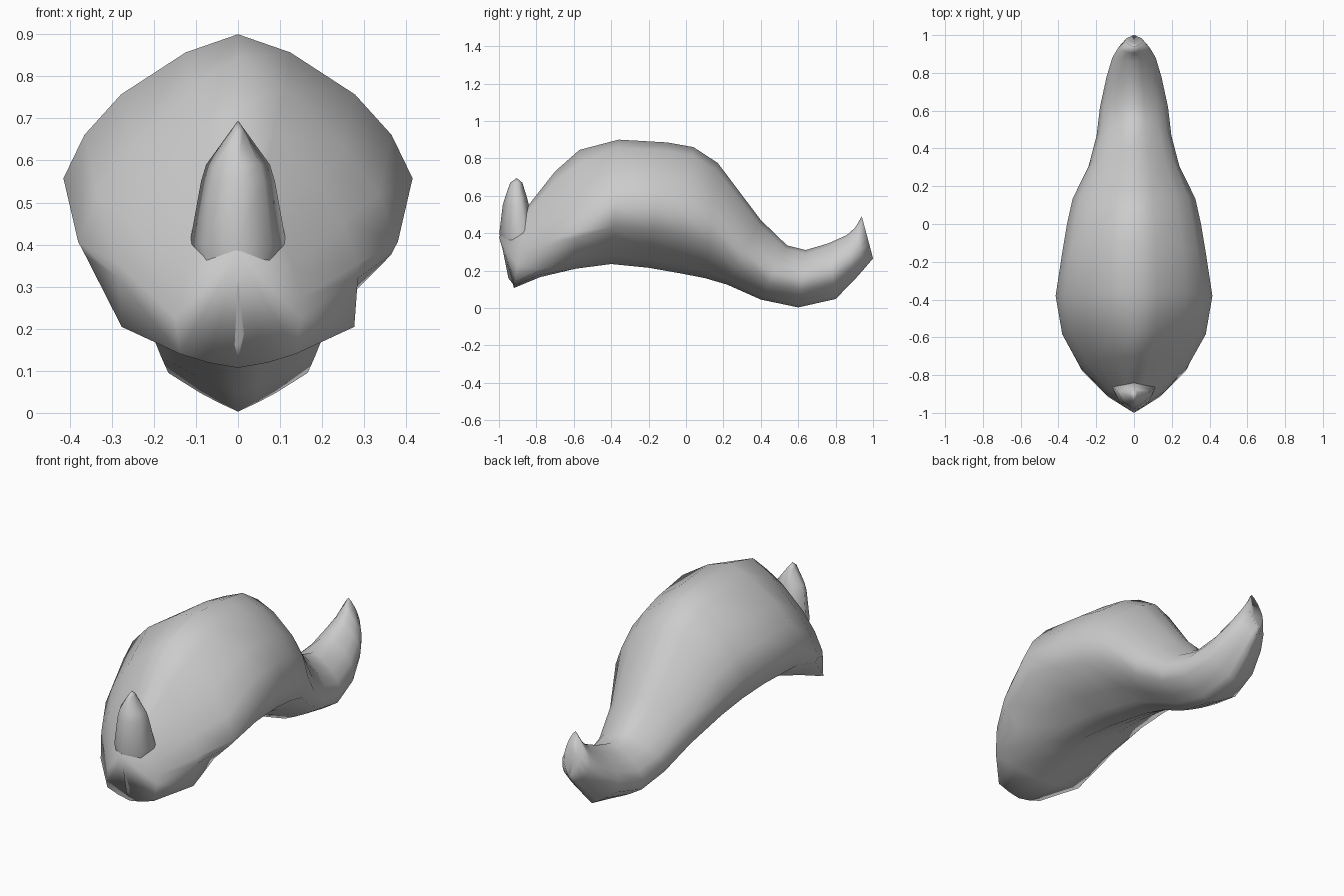
import bpy, bmesh

if "Cube" in bpy.data.objects:
    bpy.data.objects.remove(bpy.data.objects["Cube"])

# half cross-sections from top to bottom: (width factor, height factor)
UPPER = [(0, 1), (.30, .87), (.67, .57), (.88, .28), (1, -.03)]
KEEL = [(.92, -.40), (.50, -.71), (.24, -.87), (0, -1)]    # rounded keel
SQUARE = [(1, -.45), (.97, -.86), (.5, -.95), (0, -1)]     # boxy front underside


def section(k, sag):
    """Half section: k=0 keeled, k=1 square; sag lowers the widest point."""
    up = [(x, v - sag * x) for x, v in UPPER]
    low = [(a + (c - a) * k, b + (d - b) * k)
           for (a, b), (c, d) in zip(KEEL, SQUARE)]
    low[0] = (low[0][0], min(low[0][1], -.13 - sag))
    return up + low


def bridge(bm, rings, start, end):
    """Skin consecutive rings and close both ends to a point."""
    n = len(rings[0])
    for a, b in zip(rings, rings[1:]):
        for i in range(n):
            j = (i + 1) % n
            bm.faces.new((a[i], a[j], b[j], b[i]))
    for ring, p in ((rings[0], start), (rings[-1], end)):
        tip = bm.verts.new(p)
        for i in range(n):
            bm.faces.new((ring[i], ring[(i + 1) % n], tip))


def finish(name, bm):
    bmesh.ops.recalc_face_normals(bm, faces=bm.faces)
    me = bpy.data.meshes.new(name)
    bm.to_mesh(me)
    bm.free()
    me.shade_smooth()
    bpy.context.collection.objects.link(bpy.data.objects.new(name, me))


def loft(name, stations, start, end):
    """Station: top y, top z, bottom y, bottom z, half width, square blend, sag."""
    bm = bmesh.new()
    rings = []
    for yt, zt, yb, zb, w, k, sag in stations:
        half = section(k, sag)
        ring = []
        for x, v in half + [(-x, v) for x, v in half[-2:0:-1]]:
            t = (1 - v) / 2
            ring.append(bm.verts.new((x * w, yt + (yb - yt) * t, zt + (zb - zt) * t)))
        rings.append(ring)
    bridge(bm, rings, start, end)
    finish(name, bm)


def horn(name, levels, start, tip):
    """Level: z, front y, back y, half width; six-sided rings up to a tip."""
    bm = bmesh.new()
    rings = []
    for z, y0, y1, w in levels:
        m, d = (y0 + y1) / 2, (y1 - y0) / 2
        pts = [(0, y0), (w * .7, m - d * .4), (w, m + d * .4),
               (0, y1), (-w, m + d * .4), (-w * .7, m - d * .4)]
        rings.append([bm.verts.new((x, y, z)) for x, y in pts])
    bridge(bm, rings, start, tip)
    finish(name, bm)


# curved body, front to upturned tail with a notched end
loft("body", [
    (-.85, .54, -.92, .107, .15, .9, .2),
    (-.70, .73, -.78, .165, .285, 1, .3),
    (-.57, .845, -.59, .21, .38, .45, .35),
    (-.36, .90, -.40, .235, .415, 0, 0),
    (-.10, .885, -.20, .215, .38, 0, 0),
    (.04, .86, -.04, .187, .355, 0, 0),
    (.17, .775, .10, .16, .325, 0, 0),
    (.40, .47, .22, .125, .24, 0, 0),
    (.54, .335, .40, .045, .198, 0, 0),
    (.64, .31, .60, .003, .18, 0, 0),
    (.76, .345, .80, .048, .145, 0, 0),
    (.86, .39, .90, .15, .115, 0, 0),
    (.905, .43, .955, .212, .085, 0, 0),
    (.94, .49, 1.0, .265, .045, 0, 0),
], (0, -1.0, .38), (0, .955, .36))

# upright horn growing out of the front, with a ridge running down
horn("front_horn", [
    (.16, -.950, -.82, .03),
    (.28, -.974, -.78, .09),
    (.40, -.998, -.80, .115),
    (.55, -.98, -.84, .088),
    (.59, -.968, -.85, .076),
    (.67, -.94, -.875, .018),
], (0, -.915, .115), (0, -.905, .695))
